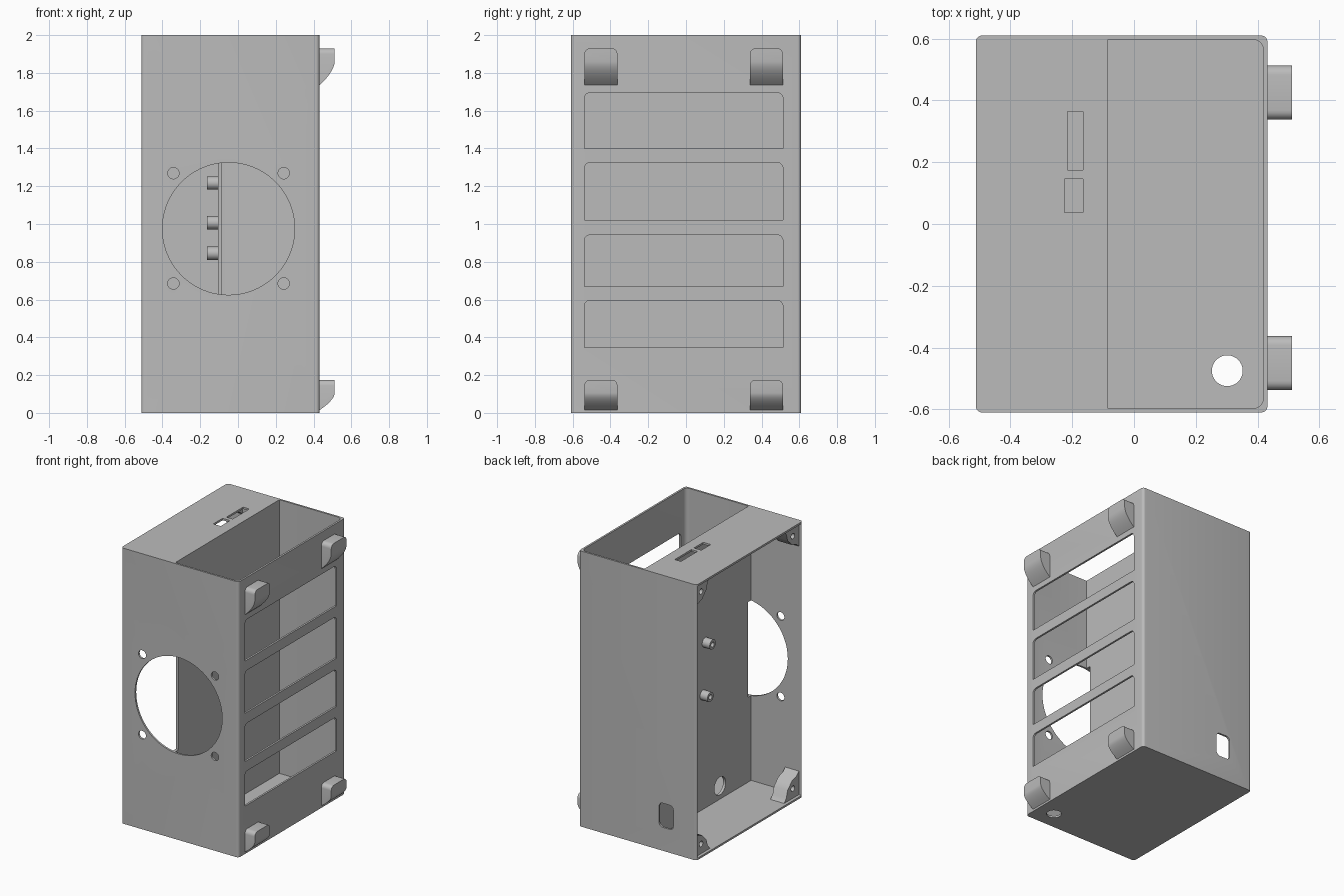
import bpy, bmesh, math
from mathutils import Matrix, Vector

if "Cube" in bpy.data.objects:
    bpy.data.objects.remove(bpy.data.objects["Cube"], do_unlink=True)

grey = bpy.data.materials.new("matte grey")
grey.use_nodes = True
grey.diffuse_color = (0.5, 0.5, 0.5, 1)
grey.node_tree.nodes["Principled BSDF"].inputs["Base Color"].default_value = (0.5, 0.5, 0.5, 1)

X, Y, Z = Vector((1, 0, 0)), Vector((0, 1, 0)), Vector((0, 0, 1))
WALL = 0.014
LEFT, RIGHT, HALF, TOP = -0.512, 0.432, 0.61, 2.0


def finish(name, bm):
    bmesh.ops.recalc_face_normals(bm, faces=bm.faces)
    mesh = bpy.data.meshes.new(name)
    bm.to_mesh(mesh)
    bm.free()
    mesh.materials.append(grey)
    obj = bpy.data.objects.new(name, mesh)
    bpy.context.collection.objects.link(obj)
    return obj


def box(name, lo, hi, radius=0, pick=None):
    """Box between two corners, rounding the edges chosen by pick(direction, midpoint)."""
    bm = bmesh.new()
    bmesh.ops.create_cube(bm, size=1)
    lo, hi = Vector(lo), Vector(hi)
    for v in bm.verts:
        v.co = Vector([(a + b) / 2 + c * (b - a) for a, b, c in zip(lo, hi, v.co)])
    if radius:
        edges = [e for e in bm.edges
                 if pick((e.verts[1].co - e.verts[0].co).normalized(),
                         (e.verts[0].co + e.verts[1].co) / 2)]
        bmesh.ops.bevel(bm, geom=edges, offset=radius, segments=6, profile=0.5, affect='EDGES')
    return finish(name, bm)


def cylinder(name, center, axis, radius, depth, sides=32):
    bm = bmesh.new()
    turn = Z.rotation_difference(axis).to_matrix().to_4x4()
    bmesh.ops.create_cone(bm, cap_ends=True, segments=sides, radius1=radius, radius2=radius,
                          depth=depth, matrix=Matrix.Translation(center) @ turn)
    return finish(name, bm)


def extrude(name, points, along):
    bm = bmesh.new()
    face = bm.faces.new([bm.verts.new(p) for p in points])
    moved = bmesh.ops.extrude_face_region(bm, geom=[face])
    bmesh.ops.translate(bm, vec=along, verts=[g for g in moved['geom'] if isinstance(g, bmesh.types.BMVert)])
    if face.is_valid and len([f for f in bm.faces if len(f.verts) == len(points)]) < 2:
        bm.faces.new(face.verts)
    return finish(name, bm)


def carve(obj, cutters):
    for c in cutters:
        mod = obj.modifiers.new("cut", 'BOOLEAN')
        mod.operation, mod.solver, mod.object = 'DIFFERENCE', 'EXACT', c
    bpy.context.view_layer.update()
    graph = bpy.context.evaluated_depsgraph_get()
    mesh = bpy.data.meshes.new_from_object(obj.evaluated_get(graph))
    obj.modifiers.clear()
    obj.data = mesh
    for c in cutters:
        bpy.data.objects.remove(c, do_unlink=True)


def smooth(obj):
    bpy.ops.object.select_all(action='DESELECT')
    obj.select_set(True)
    bpy.context.view_layer.objects.active = obj
    bpy.ops.object.shade_smooth_by_angle(angle=math.radians(30))


def along_z(d, m):
    return abs(d.z) > 0.9


# Case: rounded shell split into a side-opening bay and a top-opening bay
case = box("case", (LEFT, -HALF, 0), (RIGHT, HALF, TOP), 0.02, along_z)
inner = HALF - WALL
cuts = [
    box("side_bay", (-0.7, -inner, WALL), (-0.105, inner, TOP - WALL)),
    box("top_bay", (-0.085, -inner, WALL), (RIGHT - WALL, inner, 2.2), 0.03,
        lambda d, m: along_z(d, m) and m.x > 0),
    # Top port slots, back cable slot
    box("long_port", (-0.215, 0.175, 1.9), (-0.165, 0.365, 2.1)),
    box("short_port", (-0.225, 0.038, 1.9), (-0.165, 0.145, 2.1)),
    box("back_slot", (-0.325, 0.5, 0.17), (-0.21, 0.7, 0.345), 0.03, lambda d, m: abs(d.y) > 0.9),
    # Round openings
    cylinder("fan_hole", (-0.05, -HALF, 0.975), Y, 0.35, 0.1, 96),
    cylinder("floor_hole", (0.302, -0.475, 0), Z, 0.05, 0.1),
    cylinder("divider_hole", (-0.095, -0.24, 0.11), X, 0.065, 0.1),
]
for sx in (-1, 1):
    for sz in (-1, 1):
        cuts.append(cylinder("screw_hole", (-0.05 + 0.292 * sx, -HALF, 0.977 + 0.292 * sz), Y, 0.03, 0.1))
# Side windows with rounded upper corners
for low, high in ((0.347, 0.595), (0.67, 0.942), (1.02, 1.325), (1.4, 1.695)):
    cuts.append(box("window", (0.35, -0.538, low), (0.5, 0.513, high), 0.03,
                    lambda d, m, h=high: abs(d.x) > 0.9 and m.z > h - 0.01))
carve(case, cuts)
smooth(case)

# Feet on the windowed side: upright outer face curving back to the wall
for level, base, bottom in (("lower", 0.175, 0.015), ("upper", 1.93, 1.735)):
    for side, y in (("front", -0.538), ("back", 0.338)):
        drop = base - 0.07 - bottom
        outline = [(RIGHT - 0.005, y, base), (0.512, y, base)]
        for i in range(9):
            t = i / 8
            outline.append((0.512 - 0.08 * t ** 1.7, y, bottom + drop * (1 - t)))
        outline.append((RIGHT - 0.005, y, bottom))
        foot = extrude(f"{level}_{side}_foot", outline, Y * 0.175)
        bm = bmesh.new()
        bm.from_mesh(foot.data)
        top_edges = [e for e in bm.edges if all(v.co.z > base - 0.001 for v in e.verts)
                     and abs(e.verts[0].co.y - e.verts[1].co.y) < 0.001]
        bmesh.ops.bevel(bm, geom=top_edges, offset=0.03, segments=5, profile=0.5, affect='EDGES')
        bm.to_mesh(foot.data)
        bm.free()
        smooth(foot)

# Screw tabs in the four corners of the open side
tab = ((0, 0), (0.17, 0), (0.145, 0.03), (0.13, 0.08), (0.08, 0.13), (0.03, 0.145), (0, 0.17))
for sy, side in ((-1, "front"), (1, "back")):
    for low, level in ((True, "lower"), (False, "upper")):
        def place(a, b, x):
            return (x, sy * (inner - a), WALL + b if low else TOP - WALL - b)
        obj = extrude(f"{level}_{side}_screw_tab", [place(a, b, -0.49) for a, b in tab], X * 0.11)
        carve(obj, [cylinder("tab_hole", place(0.07, 0.07, -0.49), X, 0.02, 0.12, 20)])
        smooth(obj)

# Hollow standoffs on the divider
for name, y, z in (("upper", -0.07, 1.217), ("middle", 0.3, 1.007), ("lower", -0.045, 0.845)):
    post = cylinder(f"{name}_standoff", (-0.133, y, z), X, 0.035, 0.064)
    carve(post, [cylinder("bore", (-0.165, y, z), X, 0.018, 0.08, 20)])
    smooth(post)
